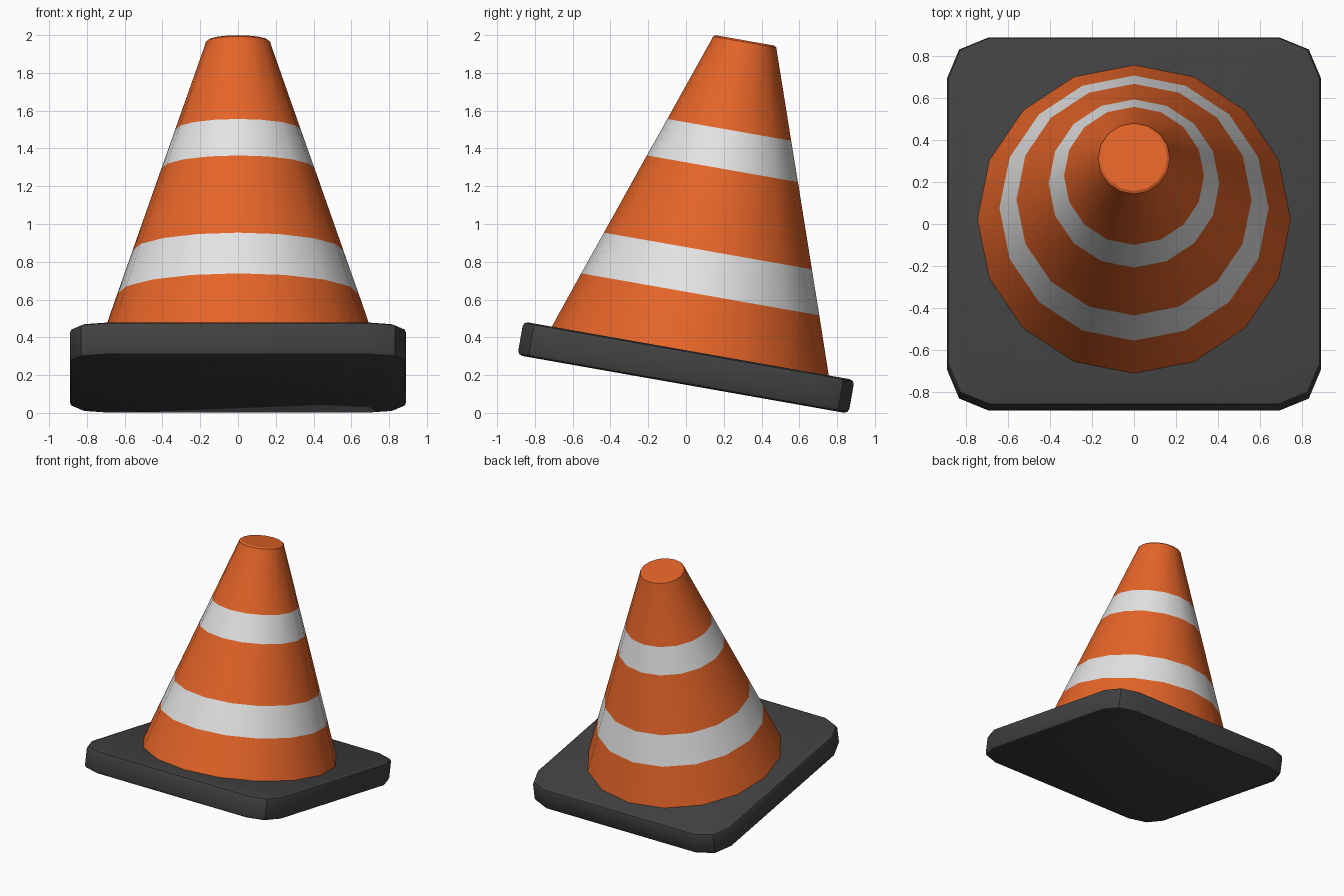
import bpy, bmesh, math

if "Cube" in bpy.data.objects:
    bpy.data.objects.remove(bpy.data.objects["Cube"])

TILT = math.radians(-10)      # whole cone leans back on its rear edge
CENTRE = (0, 0, 0.24)         # centre of the base slab


def material(name, rgb):
    m = bpy.data.materials.new(name)
    m.diffuse_color = (*rgb, 1)
    m.use_nodes = True
    m.node_tree.nodes["Principled BSDF"].inputs["Base Color"].default_value = m.diffuse_color
    return m


orange = material("orange", (0.78, 0.128, 0.021))
white = material("white", (0.77, 0.77, 0.77))
grey = material("dark_grey", (0.052, 0.052, 0.052))


def finish(name, bm, mats):
    bmesh.ops.recalc_face_normals(bm, faces=bm.faces)
    me = bpy.data.meshes.new(name)
    bm.to_mesh(me)
    bm.free()
    for m in mats:
        me.materials.append(m)
    ob = bpy.data.objects.new(name, me)
    bpy.context.collection.objects.link(ob)
    ob.location = CENTRE
    ob.rotation_euler.x = TILT
    bpy.ops.object.select_all(action='DESELECT')
    ob.select_set(True)
    bpy.context.view_layer.objects.active = ob
    bpy.ops.object.shade_smooth_by_angle(angle=math.radians(30))
    return ob


# Base slab: rounded corners, then softened top and bottom rims
bm = bmesh.new()
bmesh.ops.create_cube(bm, size=1)
bmesh.ops.scale(bm, vec=(1.78, 1.78, 0.18), verts=bm.verts)
upright = [e for e in bm.edges if abs(e.verts[0].co.z - e.verts[1].co.z) > 0.1]
bmesh.ops.bevel(bm, geom=upright, offset=0.2, segments=2, profile=0.5, affect='EDGES')
rims = [e for e in bm.edges if abs(e.verts[0].co.z - e.verts[1].co.z) < 0.01]
bmesh.ops.bevel(bm, geom=rims, offset=0.025, segments=2, profile=0.5, affect='EDGES')
finish("base", bm, [grey])

# Cone body: 16-sided rings of (radius, height), stripes coloured by ring
SIDES = 16
rings = [(0.745, 0.088), (0.64, 0.395), (0.559, 0.628), (0.406, 1.07),
         (0.333, 1.279), (0.175, 1.735), (0.171, 1.751), (0.158, 1.76)]
stripes = (1, 3)
bm = bmesh.new()
loops = []
for r, z in rings:
    loops.append([bm.verts.new((r * math.cos(2 * math.pi * i / SIDES),
                                r * math.sin(2 * math.pi * i / SIDES) + 0.007, z))
                  for i in range(SIDES)])
for k in range(len(loops) - 1):
    a, b = loops[k], loops[k + 1]
    for i in range(SIDES):
        j = (i + 1) % SIDES
        f = bm.faces.new((a[i], a[j], b[j], b[i]))
        f.material_index = 1 if k in stripes else 0
bm.faces.new(loops[0][::-1])
bm.faces.new(loops[-1])
finish("cone", bm, [orange, white])
